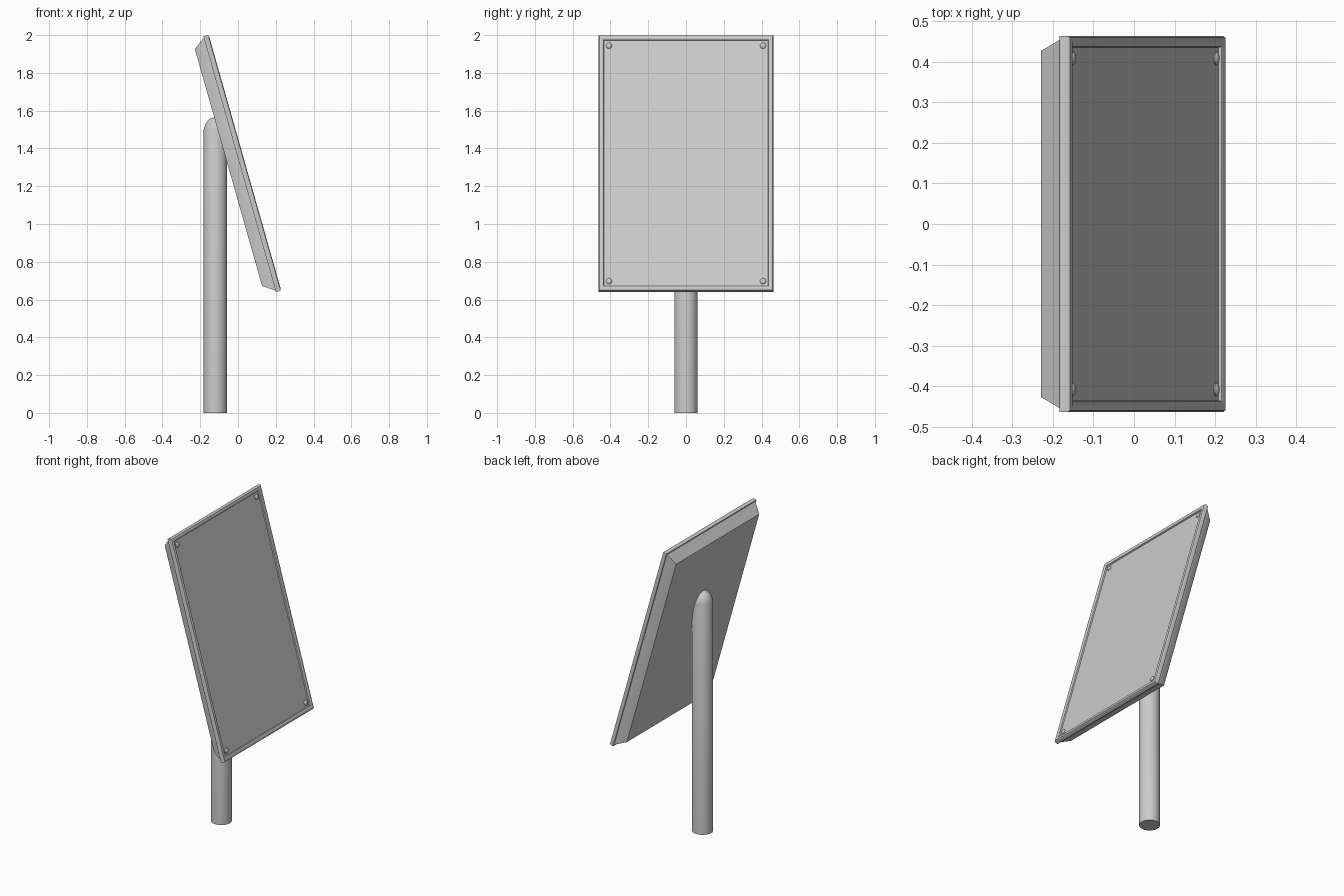
import bpy, bmesh, math
from mathutils import Matrix, Vector

if "Cube" in bpy.data.objects:
    bpy.data.objects.remove(bpy.data.objects["Cube"])

HALF_W, HALF_H = 0.463, 0.704
TILT = math.atan2(0.273, 0.962)
# local frame: X = panel normal, Y = width, Z = along the panel height
N_AXIS = Vector((math.cos(TILT), 0, math.sin(TILT)))
V_AXIS = Vector((-math.sin(TILT), 0, math.cos(TILT)))
PLACE = Matrix((
    (N_AXIS.x, 0, V_AXIS.x, 0),
    (0, 1, 0, 0),
    (N_AXIS.z, 0, V_AXIS.z, 0),
    (0, 0, 0, 1))) @ Matrix.Translation((0, 0, 1.264))


def finish(bm, name, matrix=None, angle=35):
    bmesh.ops.recalc_face_normals(bm, faces=bm.faces[:])
    if matrix is not None:
        bm.transform(matrix)
    mesh = bpy.data.meshes.new(name)
    bm.to_mesh(mesh)
    bm.free()
    obj = bpy.data.objects.new(name, mesh)
    bpy.context.collection.objects.link(obj)
    bpy.ops.object.select_all(action='DESELECT')
    obj.select_set(True)
    bpy.context.view_layer.objects.active = obj
    bpy.ops.object.shade_smooth_by_angle(angle=math.radians(angle))
    return obj


def rect_loft(name, rings):
    """Join rectangular rings (normal offset, side inset, end inset), capped."""
    bm = bmesh.new()
    loops = []
    for n, iy, iv in rings:
        y, v = HALF_W - iy, HALF_H - iv
        loops.append([bm.verts.new((n, a * y, b * v))
                      for a, b in ((-1, -1), (1, -1), (1, 1), (-1, 1))])
    for low, high in zip(loops, loops[1:]):
        for i in range(4):
            j = (i + 1) % 4
            bm.faces.new((low[i], low[j], high[j], high[i]))
    bm.faces.new(loops[0])
    bm.faces.new(loops[-1])
    return finish(bm, name, PLACE)


def lathe(name, profile, steps, matrix):
    """Spin a (radius, height) profile around local z."""
    bm = bmesh.new()
    verts = [bm.verts.new((r, 0, z)) for r, z in profile]
    edges = [bm.edges.new(p) for p in zip(verts, verts[1:])]
    bmesh.ops.spin(bm, geom=verts + edges, cent=(0, 0, 0), axis=(0, 0, 1),
                   angle=math.tau, steps=steps)
    bmesh.ops.remove_doubles(bm, verts=bm.verts[:], dist=1e-5)
    return finish(bm, name, matrix)


# tapered backing shell
rect_loft("panel_back", [
    (0.306, 0.036, 0.052), (0.368, 0.008, 0.008), (0.375, 0.008, 0.008)])

# rounded rim with the recessed display face
rect_loft("panel_frame", [
    (0.368, 0.010, 0.010), (0.368, 0.0, 0.0), (0.388, 0.0, 0.0),
    (0.394, 0.004, 0.004), (0.397, 0.012, 0.012), (0.395, 0.021, 0.021),
    (0.391, 0.026, 0.026), (0.383, 0.028, 0.028)])

# corner screws, axis turned onto the panel normal
for sy, side in ((-1, "left"), (1, "right")):
    for sv, end in ((-1, "lower"), (1, "upper")):
        spot = Matrix.Translation((0.383, sy * 0.408, sv * 0.648))
        lathe(f"screw_{end}_{side}",
              [(0, -0.004), (0.016, -0.004), (0.016, 0.003), (0.013, 0.007),
               (0.007, 0.0095), (0, 0.010)], 16,
              PLACE @ spot @ Matrix.Rotation(math.pi / 2, 4, 'Y'))

# round post with a domed top buried in the panel back
lathe("post", [(0, 0), (0.062, 0), (0.062, 1.50), (0.052, 1.53),
               (0.036, 1.553), (0.018, 1.562), (0, 1.566)], 32,
      Matrix.Translation((-0.12, 0, 0)))
